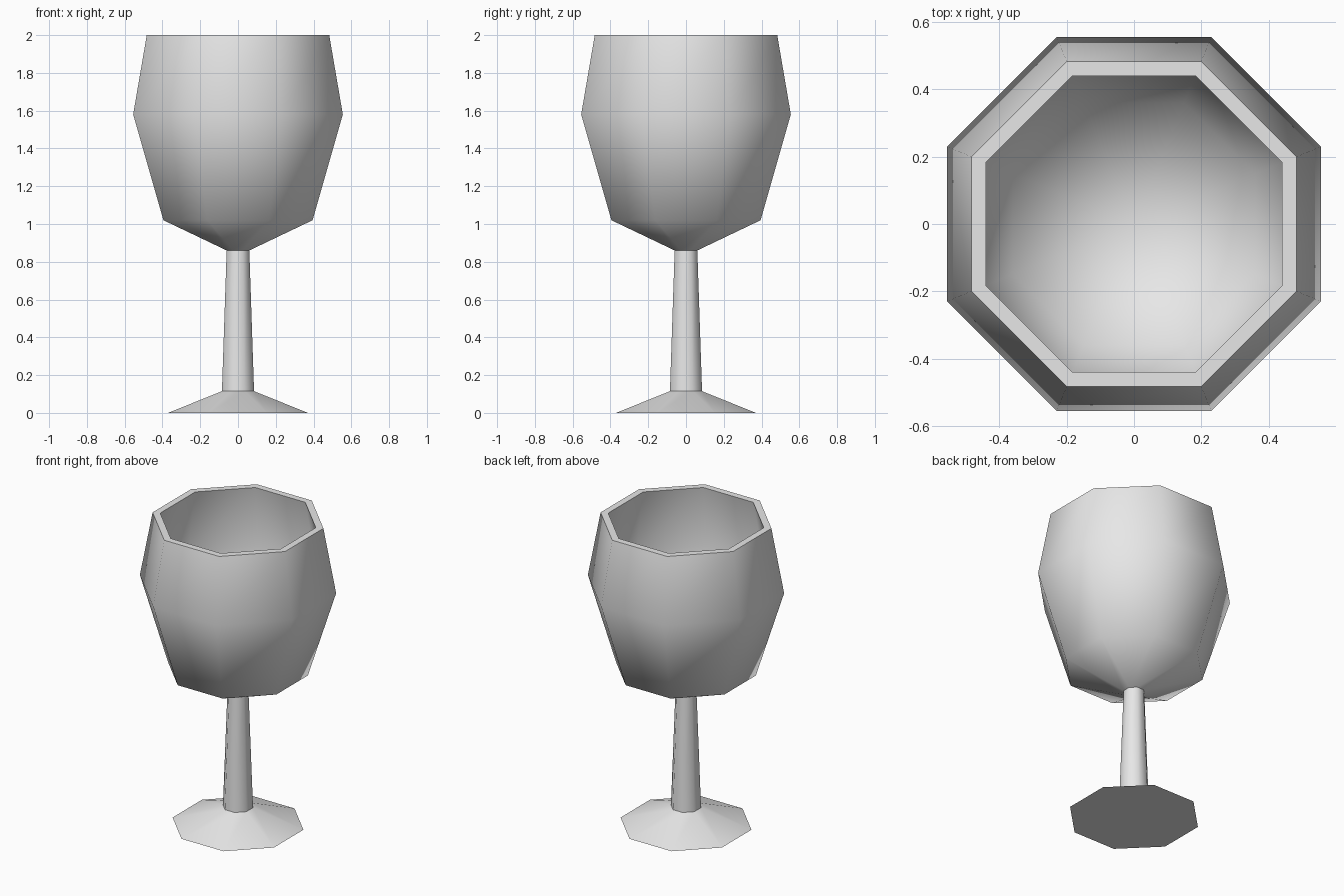
import bpy, bmesh
from math import pi, cos, sin, radians

cube = bpy.data.objects.get("Cube")
if cube:
    bpy.data.objects.remove(cube, do_unlink=True)

SIDES = 8

grey = bpy.data.materials.new("plain grey")
grey.use_nodes = True
grey.diffuse_color = (0.8, 0.8, 0.8, 1)
grey.node_tree.nodes["Principled BSDF"].inputs["Base Color"].default_value = (0.8, 0.8, 0.8, 1)


def lathe(name, profile):
    """Octagonal turning; profile holds (flat-to-centre distance, height)."""
    bm = bmesh.new()
    rings = []
    for dist, z in profile:
        if dist == 0:
            rings.append([bm.verts.new((0, 0, z))] * SIDES)
            continue
        r = dist / cos(pi / SIDES)
        angles = [(i + 0.5) * 2 * pi / SIDES for i in range(SIDES)]
        rings.append([bm.verts.new((r * cos(a), r * sin(a), z)) for a in angles])
    for low, high in zip(rings, rings[1:]):
        for i in range(SIDES):
            j = (i + 1) % SIDES
            corners = dict.fromkeys((low[i], low[j], high[j], high[i]))
            bm.faces.new(list(corners))
    # Close the underside
    bm.faces.new(rings[0][::-1])
    bmesh.ops.recalc_face_normals(bm, faces=bm.faces)
    mesh = bpy.data.meshes.new(name)
    bm.to_mesh(mesh)
    bm.free()
    obj = bpy.data.objects.new(name, mesh)
    bpy.context.collection.objects.link(obj)
    mesh.materials.append(grey)
    bpy.ops.object.select_all(action="DESELECT")
    obj.select_set(True)
    bpy.context.view_layer.objects.active = obj
    bpy.ops.object.shade_smooth_by_angle(angle=radians(55))
    return obj


# Foot, stem, outer bowl, rim and hollow inside, as one continuous turning
lathe("goblet", [
    (0.37, 0), (0.085, 0.115),
    (0.06, 0.86),
    (0.395, 1.02), (0.555, 1.58), (0.483, 2),
    (0.44, 2), (0.51, 1.58), (0.36, 1.05), (0, 0.9),
])
